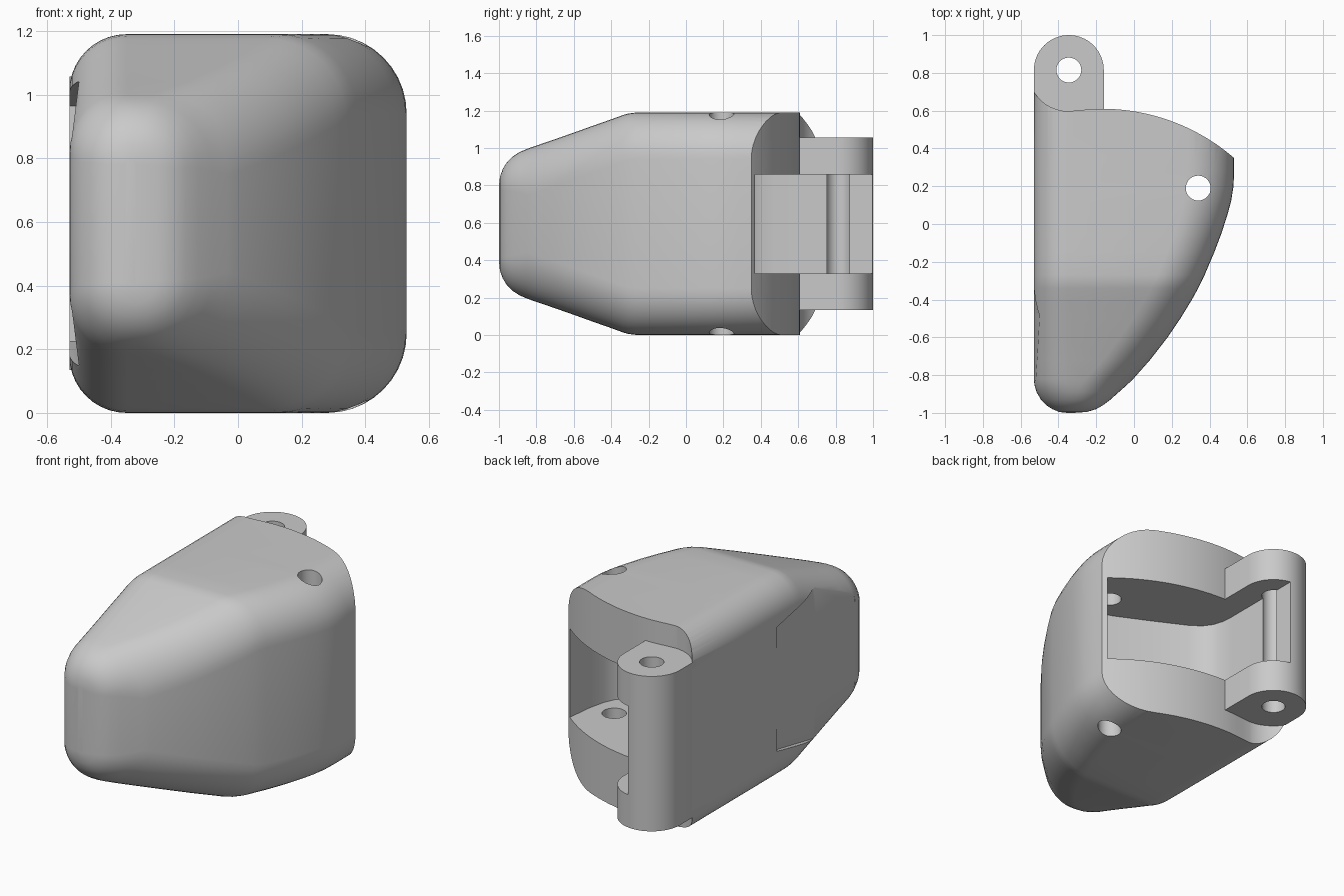
import bpy, bmesh, math

if "Cube" in bpy.data.objects:
    bpy.data.objects.remove(bpy.data.objects["Cube"])

MID = 0.595                      # mid height, everything mirrors about it
HINGE = (-0.345, 0.815)          # hinge pin axis

grey = bpy.data.materials.new("plain grey")
grey.diffuse_color = (0.59, 0.59, 0.59, 1)
grey.use_nodes = True
grey.node_tree.nodes["Principled BSDF"].inputs["Base Color"].default_value = grey.diffuse_color


def loft(name, rings):
    """Skin a closed solid through rings with equal point counts."""
    bm = bmesh.new()
    vs = [[bm.verts.new(p) for p in r] for r in rings]
    n = len(rings[0])
    for a, b in zip(vs, vs[1:]):
        for i in range(n):
            j = (i + 1) % n
            bm.faces.new((a[i], a[j], b[j], b[i]))
    bm.faces.new(vs[0])
    bm.faces.new(vs[-1])
    bmesh.ops.recalc_face_normals(bm, faces=bm.faces)
    me = bpy.data.meshes.new(name)
    bm.to_mesh(me)
    bm.free()
    ob = bpy.data.objects.new(name, me)
    bpy.context.collection.objects.link(ob)
    return ob


def prism(name, pts, z0, z1):
    return loft(name, [[(x, y, z) for x, y in pts] for z in (z0, z1)])


def arc(cx, cy, r, a0, a1, n):
    return [(cx + r * math.cos(math.radians(a0 + (a1 - a0) * i / n)),
             cy + r * math.sin(math.radians(a0 + (a1 - a0) * i / n))) for i in range(n + 1)]


def boolean(ob, tool, op):
    """Apply a boolean and remove its tool."""
    m = ob.modifiers.new("cut", 'BOOLEAN')
    m.object, m.operation, m.solver = tool, op, 'EXACT'
    dg = bpy.context.evaluated_depsgraph_get()
    me = bpy.data.meshes.new_from_object(ob.evaluated_get(dg))
    ob.modifiers.clear()
    ob.data = me
    bpy.data.objects.remove(tool)


def section(y, right, half):
    """Rounded rectangle across the body at y."""
    d = max(0.0, -0.82 - y)
    left = -0.35 - math.sqrt(max(0.0, 0.18 ** 2 - d * d)) - 0.004 * (d > 0.17)
    w = right - left
    rl = min(0.18, w * 0.45, half * 0.95)
    rr = min(0.25, w * 0.5, half * 0.95)
    pts = (arc(right - rr, half - rr, rr, 0, 90, 10) + arc(left + rl, half - rl, rl, 90, 180, 10)
           + arc(left + rl, rl - half, rl, 180, 270, 10) + arc(right - rr, rr - half, rr, 270, 360, 10))
    return [(x, y, MID + z) for x, z in pts]


# Body: y, right edge, half height from the tip backwards
rows = [(-1.0, -0.32, 0.20), (-0.995, -0.25, 0.25), (-0.98, -0.20, 0.292), (-0.96, -0.165, 0.325),
        (-0.93, -0.125, 0.357), (-0.89, -0.08, 0.383), (-0.85, -0.035, 0.4), (-0.82, -0.004, 0.411),
        (-0.72, 0.085, 0.445), (-0.6, 0.178, 0.487), (-0.5, 0.246, 0.523), (-0.4, 0.307, 0.558),
        (-0.34, 0.34, 0.58), (-0.31, 0.355, 0.589), (-0.27, 0.374, 0.594), (-0.15, 0.425, 0.595),
        (-0.05, 0.463, 0.595), (0.05, 0.495, 0.595), (0.12, 0.514, 0.595), (0.2, 0.527, 0.595),
        (0.28, 0.53, 0.595), (0.8, 0.53, 0.595)]
body = loft("finger_tip_body", [section(*r) for r in rows])

# Curved back end with a hollow around the hinge
back = [(-0.8, -1.2), (0.9, -1.2), (0.9, -0.3)]
back += arc(-0.17, -0.46, 1.07, 35, 90, 32)
back += [(-0.21, 0.609), (-0.25, 0.606), (-0.3, 0.601)]
back += arc(*HINGE, 0.218, 268, 205, 18)
back += [(-0.8, 0.72)]
boolean(body, prism("back_trim", back, -0.5, 1.8), 'INTERSECT')

# Hinge lug
lug = [(-0.53, 0.70), (-0.48, 0.6), (-0.45, 0.5), (-0.16, 0.5)] + arc(*HINGE, 0.185, 0, 180, 32)
boolean(body, prism("hinge_lug", lug, 0.135, 1.057), 'UNION')

# Pocket open to the back
pocket = [(0.62, 0.375), (0.505, 0.37), (0.49, 0.22), (0.465, 0.11), (0.435, 0.045), (0.40, 0.015),
          (0.35, 0.005), (0.2, 0.06), (0.0, 0.155), (-0.19, 0.25), (-0.255, 0.295), (-0.295, 0.35),
          (-0.313, 0.41), (-0.318, 0.48), (-0.318, 1.2), (0.62, 1.2)]
boolean(body, prism("pocket_cut", pocket, 0.33, 0.858), 'DIFFERENCE')

# Pin hole and cord hole
for cx, cy in (HINGE, (0.34, 0.19)):
    boolean(body, prism("hole_cut", arc(cx, cy, 0.066, 0, 348.75, 31), -0.5, 1.8), 'DIFFERENCE')

# Sloped pad recesses on the left face, above and below the middle
for s in (1, -1):
    rings = []
    for y, top in ((-0.835, 0.445), (-0.47, 0.445), (-0.1, 0.37)):
        depth = 0.03 * (top - 0.2) / 0.245
        rings.append([(x, y, MID + s * z) for x, z in
                      ((-0.531, 0.2), (-0.53 + depth, top), (-0.7, top), (-0.7, 0.2))])
    boolean(body, loft("pad_cut", rings), 'DIFFERENCE')

body.data.materials.clear()
body.data.materials.append(grey)
for p in body.data.polygons:
    p.material_index = 0
bpy.context.view_layer.objects.active = body
body.select_set(True)
bpy.ops.object.shade_smooth_by_angle(angle=math.radians(30))
